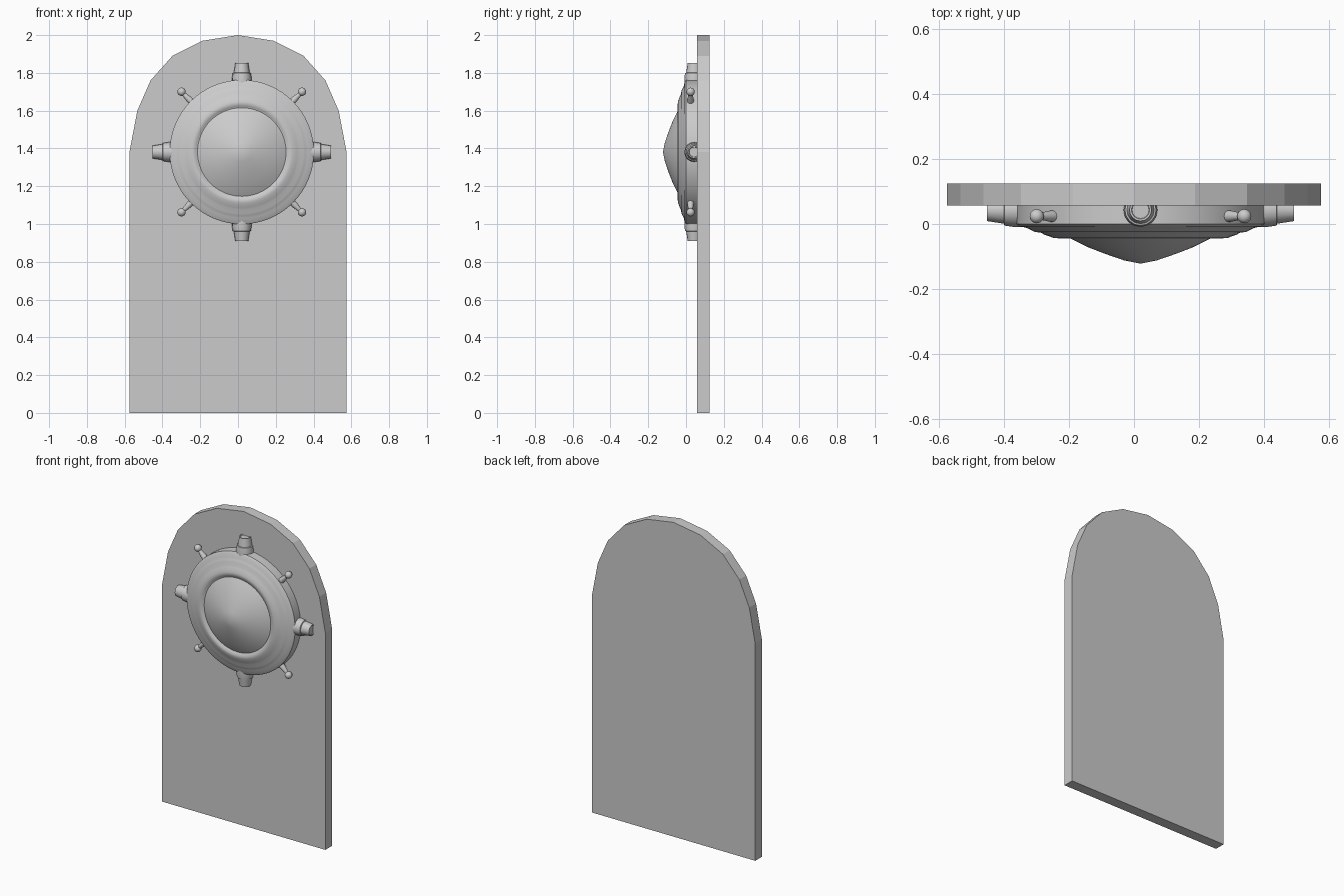
import bpy, bmesh, math
from mathutils import Vector

if "Cube" in bpy.data.objects:
    bpy.data.objects.remove(bpy.data.objects["Cube"])

CX, CZ = 0.02, 1.381      # centre of the round boss on the slab


def finish(bm, name, smooth=True):
    bmesh.ops.remove_doubles(bm, verts=bm.verts, dist=1e-5)
    bmesh.ops.recalc_face_normals(bm, faces=bm.faces)
    me = bpy.data.meshes.new(name)
    bm.to_mesh(me)
    bm.free()
    ob = bpy.data.objects.new(name, me)
    bpy.context.collection.objects.link(ob)
    if smooth:
        bpy.ops.object.select_all(action='DESELECT')
        ob.select_set(True)
        bpy.context.view_layer.objects.active = ob
        bpy.ops.object.shade_smooth_by_angle(angle=math.radians(40))
    return ob


def lathe(name, profile, origin, axis, steps):
    """Spin a (radius, height) profile about local z, then aim z along axis."""
    bm = bmesh.new()
    vs = [bm.verts.new((r, 0, h)) for r, h in profile]
    es = [bm.edges.new(p) for p in zip(vs, vs[1:])]
    bmesh.ops.spin(bm, geom=vs + es, cent=(0, 0, 0), axis=(0, 0, 1),
                   angle=math.tau, steps=steps)
    ob = finish(bm, name)
    ob.rotation_euler = Vector(axis).to_track_quat('Z', 'Y').to_euler()
    ob.location = origin
    return ob


# Arched slab
half = [(0.575, 0), (0.575, 1.38), (0.533, 1.60), (0.463, 1.76), (0.347, 1.89), (0.188, 1.97)]
outline = half + [(0, 2.0)] + [(-x, z) for x, z in reversed(half)]
bm = bmesh.new()
face = bm.faces.new([bm.verts.new((x, 0.057, z)) for x, z in outline])
ext = bmesh.ops.extrude_face_region(bm, geom=[face], use_keep_orig=True)
bmesh.ops.translate(bm, vec=(0, 0.068, 0),
                    verts=[v for v in ext['geom'] if isinstance(v, bmesh.types.BMVert)])
finish(bm, "arched_slab", smooth=False)

# Round stepped frame (height is measured towards the front)
frame = [(0, -0.06), (0.382, -0.06), (0.382, 0.0), (0.372, 0.007), (0.35, 0.012),
         (0.337, 0.018), (0.325, 0.024), (0.305, 0.027), (0.295, 0.033), (0.28, 0.038),
         (0.268, 0.043), (0.252, 0.044), (0.243, 0.038), (0.232, 0.033), (0, 0.033)]
lathe("round_frame", frame, (CX, 0, CZ), (0, -1, 0), 64)

# Pointed dome in the middle
dome = [(0.238, 0.032), (0.215, 0.045), (0.165, 0.070), (0.108, 0.092), (0.05, 0.112), (0, 0.122)]
lathe("dome", dome, (CX, 0, CZ), (0, -1, 0), 64)

# Four stepped studs and four ball-ended pins around the rim
stud = [(0, 0.36), (0.052, 0.36), (0.052, 0.39), (0.048, 0.418), (0.042, 0.42),
        (0.034, 0.472), (0.028, 0.472), (0.026, 0.468), (0, 0.468)]
pin = [(0, 0.37), (0.018, 0.37), (0.017, 0.395), (0.011, 0.432)]
pin += [(0.022 * math.sin(a), 0.451 - 0.022 * math.cos(a))
        for a in (math.pi * (0.2 + 0.1 * i) for i in range(8))] + [(0, 0.473)]
for i in range(4):
    a = i * math.pi / 2
    lathe(f"stud_{i + 1}", stud, (CX, 0.043, CZ), (math.cos(a), 0, math.sin(a)), 16)
    a += math.pi / 4
    lathe(f"ball_pin_{i + 1}", pin, (CX, 0.024, CZ), (math.cos(a), 0, math.sin(a)), 16)
